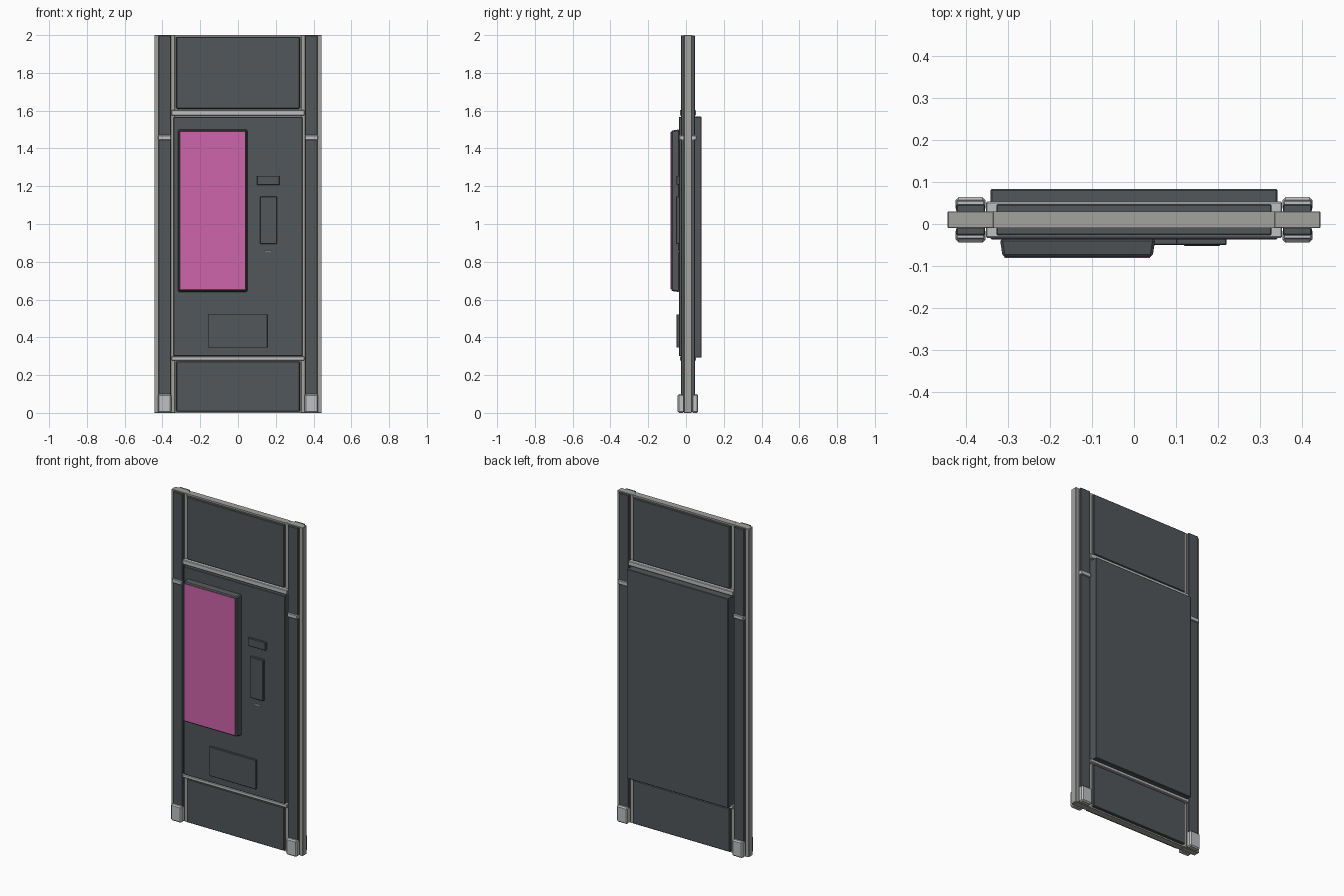
import bpy
import bmesh

cube = bpy.data.objects.get("Cube")
if cube:
    bpy.data.objects.remove(cube, do_unlink=True)


def material(name, rgb):
    m = bpy.data.materials.new(name)
    m.use_nodes = True
    m.diffuse_color = (*rgb, 1)
    m.node_tree.nodes["Principled BSDF"].inputs["Base Color"].default_value = (*rgb, 1)
    return m


DARK = material("dark grey panel", (0.085, 0.095, 0.10))
FRAME = material("warm grey frame", (0.36, 0.36, 0.34))
METAL = material("light metal", (0.52, 0.53, 0.54))
PINK = material("pink screen", (0.62, 0.13, 0.41))
MID = 0.01  # centre plane of the frame


def box(name, x, y, z, mat, bevel=0.0):
    """Box between the given (low, high) limits, with optional chamfer."""
    bm = bmesh.new()
    bmesh.ops.create_cube(bm, size=1)
    for v in bm.verts:
        for i, (lo, hi) in enumerate((x, y, z)):
            v.co[i] = lo if v.co[i] < 0 else hi
    if bevel:
        bmesh.ops.bevel(bm, geom=bm.edges[:], offset=bevel, segments=1,
                        affect='EDGES', clamp_overlap=True)
    mesh = bpy.data.meshes.new(name)
    bm.to_mesh(mesh)
    bm.free()
    mesh.materials.append(mat)
    obj = bpy.data.objects.new(name, mesh)
    bpy.context.collection.objects.link(obj)
    return obj


def taper_front(obj, y_limit, inset, top_only=False):
    """Pull in the outline of the vertices beyond y_limit."""
    vs = obj.data.vertices
    cx = (min(v.co.x for v in vs) + max(v.co.x for v in vs)) / 2
    cz = (min(v.co.z for v in vs) + max(v.co.z for v in vs)) / 2
    for v in vs:
        if v.co.y < y_limit:
            if not top_only:
                v.co.x += inset if v.co.x < cx else -inset
            if v.co.z > cz or not top_only:
                v.co.z += inset if v.co.z < cz else -inset


def span(side, near, far):
    """Limits measured outward from the centre line on one side."""
    return tuple(sorted((side * near, side * far)))


def depth(face, near, far):
    """Depth limits measured from the centre plane toward front or back."""
    return tuple(sorted((MID + face * near, MID + face * far)))


# Core frame
box("frame_core", (-0.334, 0.334), (-0.01, 0.03), (0, 2), FRAME)
for side, label in ((-1, "right"), (1, "left")):
    box(f"{label}_post", span(side, 0.333, 0.443), (-0.01, 0.03), (0, 2), FRAME, 0.002)

# Cladding, clips and feet on both faces
for face, where in ((-1, "front"), (1, "back")):
    for name, z in (("upper", (1.61, 1.99)), ("lower", (0.008, 0.272))):
        box(f"{where}_{name}_panel", (-0.327, 0.327), depth(face, 0.015, 0.037), z, DARK, 0.003)
    for name, z in (("upper", (1.575, 1.603)), ("lower", (0.277, 0.298))):
        box(f"{where}_{name}_rail", (-0.352, 0.352), depth(face, 0.015, 0.043), z, METAL, 0.003)
    for side, label in ((-1, "right"), (1, "left")):
        box(f"{where}_{label}_strip", span(side, 0.354, 0.422),
            depth(face, 0.015, 0.037), (0.004, 1.998), DARK, 0.003)
        box(f"{where}_{label}_clip", span(side, 0.355, 0.423),
            depth(face, 0.02, 0.046), (1.445, 1.47), METAL, 0.003)
        box(f"{where}_{label}_foot", span(side, 0.353, 0.424),
            depth(face, 0.02, 0.054), (0, 0.1), METAL, 0.007)

# Main panels
box("front_main_panel", (-0.341, 0.341), (-0.037, -0.005), (0.3, 1.567), DARK, 0.003)
box("back_main_panel", (-0.341, 0.341), (0.025, 0.083), (0.293, 1.568), DARK, 0.003)

# Screen housing and display plate
housing = box("screen_housing", (-0.318, 0.05), (-0.078, -0.034), (0.64, 1.5), DARK, 0.006)
taper_front(housing, -0.065, 0.005)
box("screen", (-0.308, 0.038), (-0.081, -0.077), (0.655, 1.487), PINK)

# Small fittings on the front
box("card_reader", (0.1, 0.22), (-0.05, -0.034), (1.207, 1.255), DARK, 0.002)
box("keypad", (0.117, 0.206), (-0.052, -0.034), (0.895, 1.145), DARK, 0.003)
box("slot", (0.14, 0.18), (-0.046, -0.034), (0.852, 0.86), METAL)
box("delivery_hatch", (-0.16, 0.155), (-0.05, -0.034), (0.345, 0.522), DARK, 0.002)
